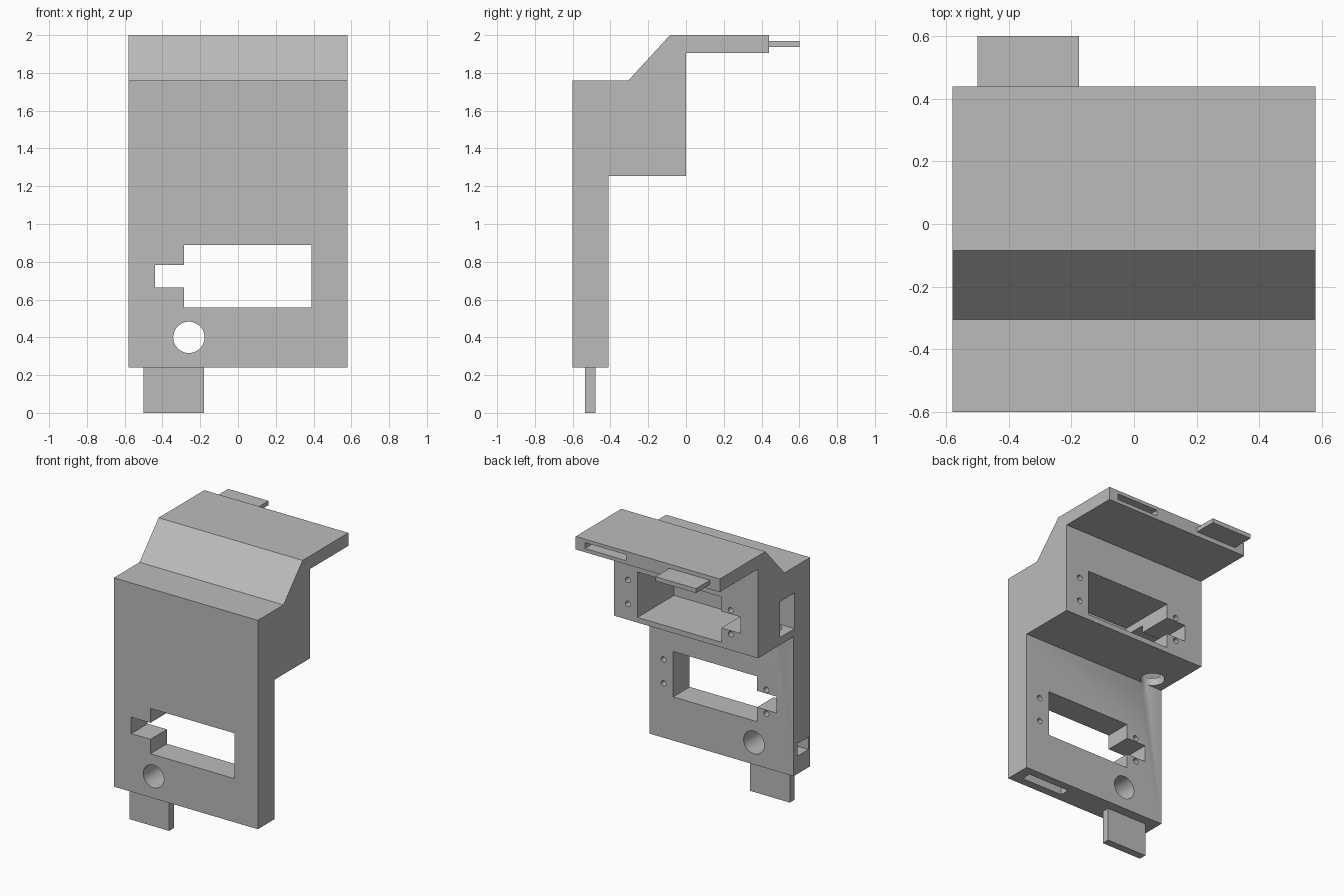
import bpy
import bmesh
import math
from mathutils import Matrix, Vector

cube = bpy.data.objects.get("Cube")
if cube:
    bpy.data.objects.remove(cube, do_unlink=True)

# Single plain material
GREY = (0.5, 0.5, 0.5, 1.0)
grey = bpy.data.materials.new("plain_grey")
grey.use_nodes = True
grey.diffuse_color = GREY
grey.node_tree.nodes["Principled BSDF"].inputs["Base Color"].default_value = GREY


def make_object(name, bm):
    bmesh.ops.recalc_face_normals(bm, faces=bm.faces[:])
    mesh = bpy.data.meshes.new(name)
    bm.to_mesh(mesh)
    bm.free()
    mesh.materials.append(grey)
    obj = bpy.data.objects.new(name, mesh)
    bpy.context.collection.objects.link(obj)
    return obj


def prism(name, points, offset):
    """Extrude a flat outline of 3D points along an offset."""
    bm = bmesh.new()
    face = bm.faces.new([bm.verts.new(p) for p in points])
    extruded = bmesh.ops.extrude_face_region(bm, geom=[face])["geom"]
    verts = [g for g in extruded if isinstance(g, bmesh.types.BMVert)]
    bmesh.ops.translate(bm, verts=verts, vec=offset)
    return make_object(name, bm)


def box(name, x, y, z):
    outline = [(x[0], y[0], z[0]), (x[1], y[0], z[0]),
               (x[1], y[1], z[0]), (x[0], y[1], z[0])]
    return prism(name, outline, (0, 0, z[1] - z[0]))


def rod(name, start, end, radius, sides=48):
    start, end = Vector(start), Vector(end)
    axis = end - start
    turn = axis.to_track_quat("Z", "Y").to_matrix().to_4x4()
    bm = bmesh.new()
    bmesh.ops.create_cone(bm, cap_ends=True, segments=sides, radius1=radius,
                          radius2=radius, depth=axis.length,
                          matrix=Matrix.Translation((start + end) / 2) @ turn)
    return make_object(name, bm)


def select_only(obj):
    bpy.ops.object.select_all(action="DESELECT")
    obj.select_set(True)
    bpy.context.view_layer.objects.active = obj


def cut(target, cutter):
    cutter.hide_render = True
    mod = target.modifiers.new("cut", "BOOLEAN")
    mod.operation = "DIFFERENCE"
    mod.solver = "EXACT"
    mod.object = cutter
    select_only(target)
    bpy.ops.object.modifier_apply(modifier=mod.name)
    bpy.data.objects.remove(cutter, do_unlink=True)


# Stepped housing: side profile extruded across the width
HALF = 0.58
profile = [(-0.6, 0.24), (-0.41, 0.24), (-0.41, 1.255), (0, 1.255), (0, 1.905),
           (0.44, 1.905), (0.44, 2), (-0.085, 2), (-0.305, 1.76), (-0.6, 1.76)]
body = prism("housing", [(-HALF, y, z) for y, z in profile], (2 * HALF, 0, 0))


def device_opening(back, end, centre):
    """Notched rectangular opening with two pairs of screw holes."""
    outline = [(0.39, -0.165), (0.39, 0.165), (-0.285, 0.165), (-0.285, 0.06),
               (-0.44, 0.06), (-0.44, -0.06), (-0.285, -0.06), (-0.285, -0.165)]
    start = back + 0.05
    cut(body, prism("opening_cutter", [(x, start, centre + z) for x, z in outline],
                    (0, end - start, 0)))
    for x in (0.467, -0.36):
        for dz in (-0.087, 0.087):
            z = centre + dz
            cut(body, rod("screw_cutter", (x, start, z), (x, back - 0.1, z), 0.02, 24))


# Lower opening goes right through, upper one is a deep pocket
device_opening(-0.41, -0.7, 0.723)
device_opening(0, -0.42, 1.458)

# Cable passages: side channel, vertical drop hole, round hole, side recess
cut(body, box("channel_cutter", (-0.7, -0.2), (-0.42, -0.25), (1.31, 1.57)))
cut(body, rod("drop_hole_cutter", (-0.44, -0.335, 1.2), (-0.44, -0.335, 1.4), 0.08))
cut(body, rod("round_hole_cutter", (-0.26, -0.7, 0.4), (-0.26, -0.3, 0.4), 0.083))
cut(body, box("side_recess_cutter", (-0.7, -0.43), (-0.58, -0.455), (0.37, 0.46)))

# Slots that receive neighbouring tabs
cut(body, box("bottom_slot_cutter", (0.175, 0.505), (-0.54, -0.47), (0.1, 0.48)))
cut(body, box("top_slot_cutter", (0.17, 0.505), (0.27, 0.6), (1.932, 1.975)))

# Joining tabs
box("bottom_tab", (-0.5, -0.18), (-0.535, -0.48), (0, 0.24))
box("top_tab", (-0.5, -0.175), (0.44, 0.6), (1.938, 1.97))

select_only(body)
bpy.ops.object.shade_smooth_by_angle(angle=math.radians(30))
